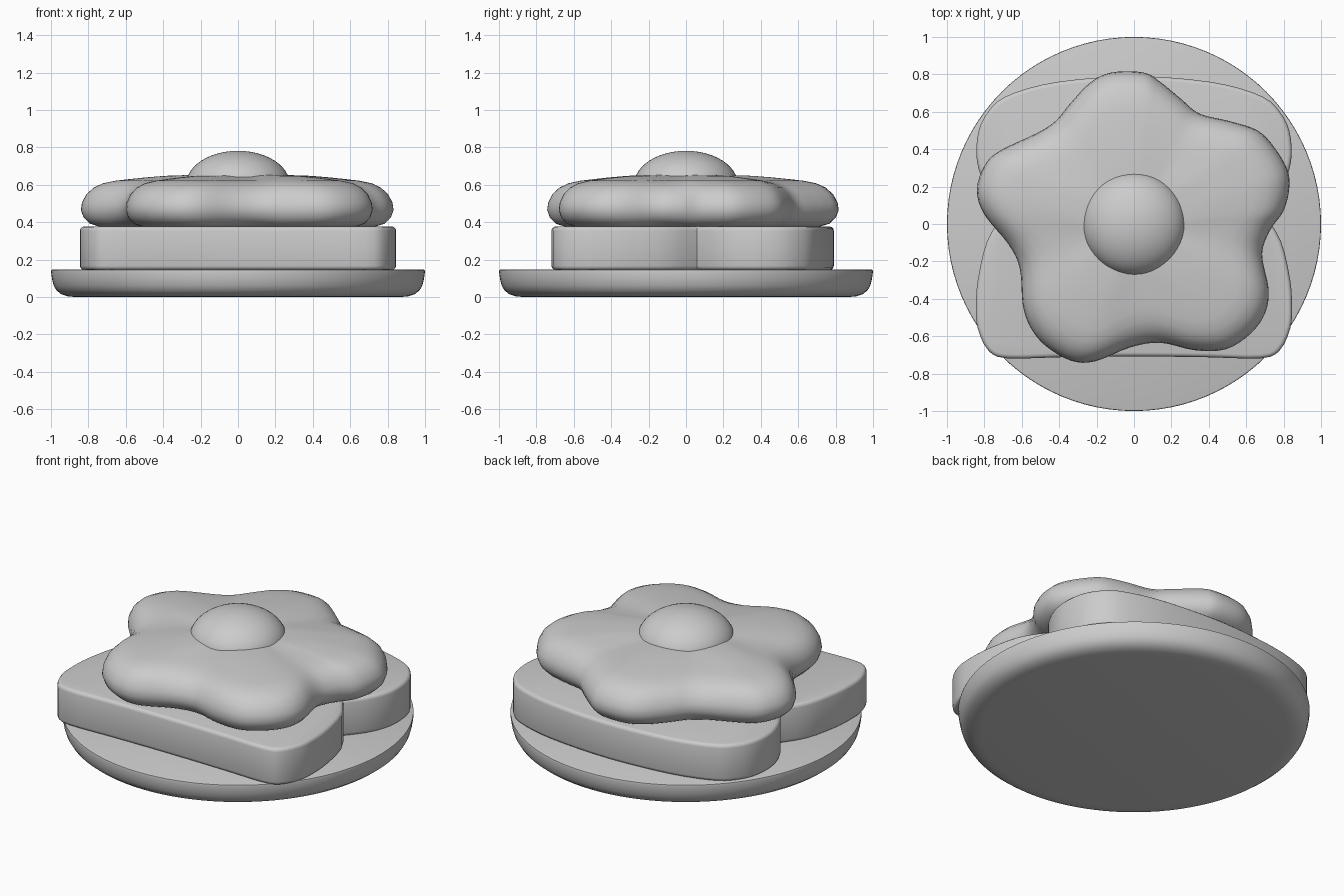
import bpy, bmesh, math
from mathutils import Vector

if "Cube" in bpy.data.objects:
    bpy.data.objects.remove(bpy.data.objects["Cube"])


def spline(pts, steps, closed):
    # smooth curve through 2D points
    p = [Vector(q) for q in pts]
    n = len(p)
    out = []
    for i in range(n if closed else n - 1):
        if closed:
            a, b, c, d = (p[(i + k) % n] for k in (-1, 0, 1, 2))
        else:
            a, b, c, d = p[max(i - 1, 0)], p[i], p[i + 1], p[min(i + 2, n - 1)]
        for s in range(steps):
            t = s / steps
            out.append(0.5 * (2 * b + (c - a) * t + (2 * a - 5 * b + 4 * c - d) * t ** 2
                              + (3 * b - a - 3 * c + d) * t ** 3))
    return out


def finish(bm, name, angle):
    bmesh.ops.recalc_face_normals(bm, faces=bm.faces)
    me = bpy.data.meshes.new(name)
    bm.to_mesh(me)
    bm.free()
    ob = bpy.data.objects.new(name, me)
    bpy.context.collection.objects.link(ob)
    bpy.ops.object.select_all(action='DESELECT')
    ob.select_set(True)
    bpy.context.view_layer.objects.active = ob
    bpy.ops.object.shade_smooth_by_angle(angle=math.radians(angle))
    return ob


def loft(name, rings, angle):
    # bridge equal-length rings, capping both ends
    bm = bmesh.new()
    vs = [[bm.verts.new(c) for c in r] for r in rings]
    n = len(vs[0])
    for a, b in zip(vs, vs[1:]):
        for i in range(n):
            j = (i + 1) % n
            bm.faces.new((a[i], a[j], b[j], b[i]))
    bm.faces.new(vs[0][::-1])
    bm.faces.new(vs[-1])
    return finish(bm, name, angle)


# Plate: turned disc with a rounded underside
plate_profile = [(0.87, 0), (0.91, 0.004), (0.945, 0.015), (0.97, 0.035), (0.985, 0.06),
                 (0.993, 0.09), (1, 0.135), (0.998, 0.145), (0.99, 0.148)]
loft("plate", [[(r * math.cos(k * math.tau / 96), r * math.sin(k * math.tau / 96), z)
                for k in range(96)] for r, z in plate_profile], 40)

# Bread slice: mirrored crown and body lobes meeting at a sharp notch
crown = [(0.69, 0.06), (0.77, 0.16), (0.82, 0.26), (0.843, 0.37), (0.83, 0.5),
         (0.78, 0.6), (0.69, 0.68), (0.49, 0.745), (0.25, 0.778)]
body = [(0.38, -0.712), (0.68, -0.718), (0.78, -0.675), (0.835, -0.56), (0.845, -0.45),
        (0.835, -0.3), (0.785, -0.09), (0.69, 0.06)]
flip = lambda pts: [(-x, y) for x, y in reversed(pts)]
outline = (spline(crown + [(0, 0.79)] + flip(crown), 3, False)
           + spline(flip(body) + [(0, -0.708)] + body, 3, False))
bm = bmesh.new()
face = bm.faces.new([bm.verts.new((p.x, p.y, 0.145)) for p in outline])
ext = bmesh.ops.extrude_face_region(bm, geom=[face])
bmesh.ops.translate(bm, vec=(0, 0, 0.232),
                    verts=[g for g in ext["geom"] if isinstance(g, bmesh.types.BMVert)])
rims = [e for e in bm.edges if abs(e.verts[0].co.z - e.verts[1].co.z) < 0.01]
bmesh.ops.bevel(bm, geom=rims, offset=0.022, segments=3, profile=0.5,
                affect='EDGES', clamp_overlap=True)
finish(bm, "bread_slice", 45)

# Egg white: five-lobed puffy sheet, rings inset from the outline
edge = [(0.83, 0.19), (0.82, 0.29), (0.75, 0.41), (0.66, 0.50), (0.51, 0.55), (0.35, 0.59),
        (0.25, 0.67), (0.14, 0.76), (0.05, 0.81), (-0.12, 0.81), (-0.235, 0.755),
        (-0.34, 0.645), (-0.42, 0.55), (-0.52, 0.485), (-0.72, 0.39), (-0.80, 0.31),
        (-0.84, 0.18), (-0.80, 0.05), (-0.67, -0.11), (-0.61, -0.24), (-0.595, -0.43),
        (-0.555, -0.55), (-0.475, -0.65), (-0.34, -0.73), (-0.21, -0.735), (-0.02, -0.66),
        (0.14, -0.635), (0.325, -0.675), (0.49, -0.67), (0.62, -0.59), (0.70, -0.48),
        (0.72, -0.35), (0.685, -0.16), (0.73, -0.03), (0.80, 0.07)]
white = spline(edge, 4, True)
section = [(0.2, 0.375), (0.1, 0.377), (0.05, 0.392), (0.015, 0.425), (0, 0.465),
           (0.006, 0.505), (0.03, 0.55), (0.07, 0.585), (0.12, 0.608), (0.19, 0.622),
           (0.27, 0.631), (0.36, 0.64), (0.46, 0.648), (0.58, 0.652)]
loft("egg_white", [[(*(p * (1 - d / p.length)), z) for p in white] for d, z in section], 60)

# Yolk: flattened ball sunk into the white
bm = bmesh.new()
bmesh.ops.create_uvsphere(bm, u_segments=48, v_segments=24, radius=1)
bmesh.ops.scale(bm, vec=(0.277, 0.277, 0.18), verts=bm.verts)
bmesh.ops.translate(bm, vec=(0, 0, 0.602), verts=bm.verts)
finish(bm, "yolk", 60)
